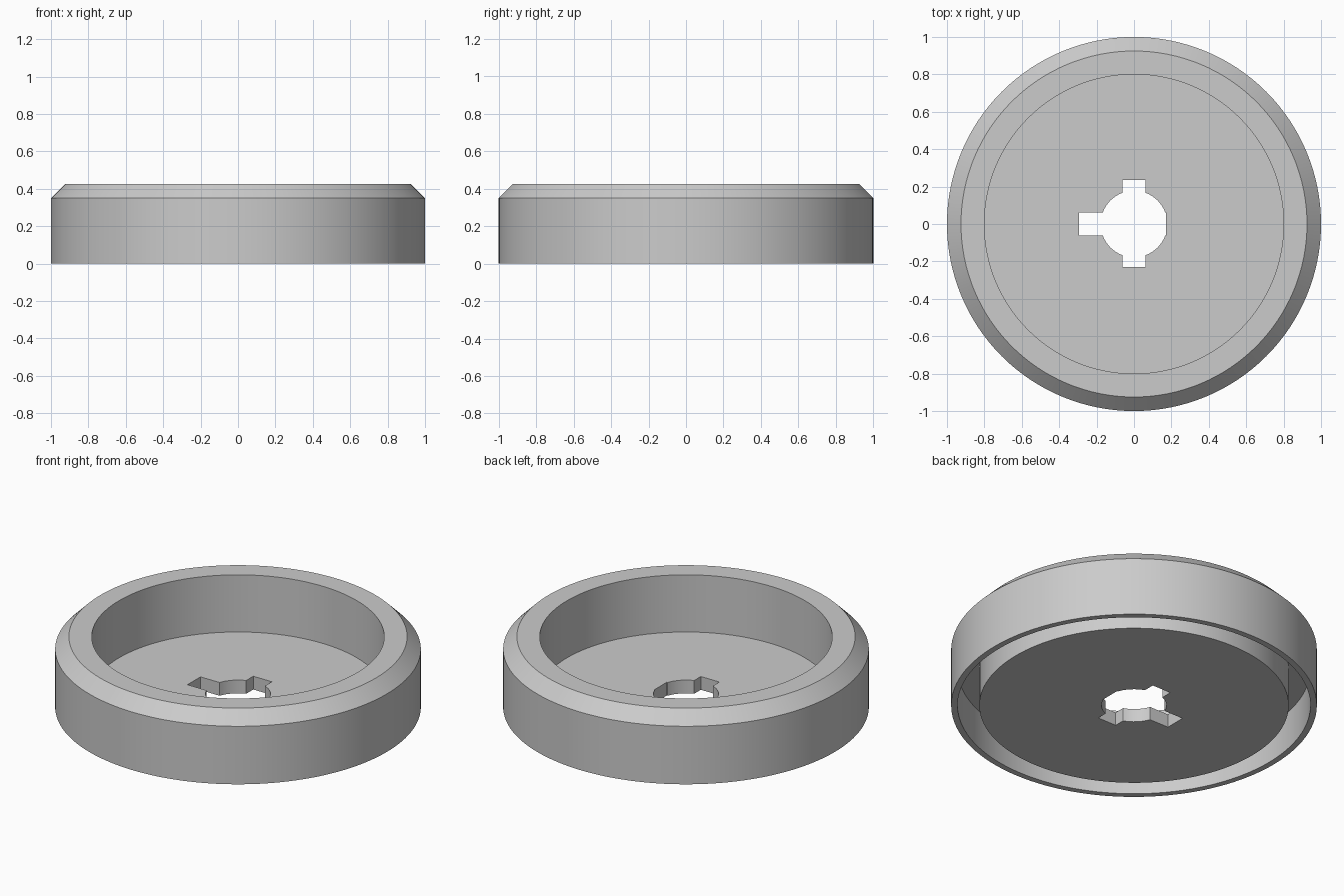
import bpy
import bmesh
from math import cos, sin, asin, pi, radians

cube = bpy.data.objects.get("Cube")
if cube:
    bpy.data.objects.remove(cube)

SEGMENTS = 128
FLOOR = 0.08

grey = bpy.data.materials.new("light_grey")
grey.use_nodes = True
colour = (0.6, 0.6, 0.6, 1)
grey.diffuse_color = colour
grey.node_tree.nodes["Principled BSDF"].inputs["Base Color"].default_value = colour

bm = bmesh.new()


def loop_of(points, z):
    """Closed ring of vertices at one height."""
    return [bm.verts.new((x, y, z)) for x, y in points]


def bridge(a, b):
    """Wall of quads between two rings."""
    for i in range(len(a)):
        j = (i + 1) % len(a)
        bm.faces.new((a[i], a[j], b[j], b[i]))


def edges_of(ring):
    pairs = zip(ring, ring[1:] + ring[:1])
    return [bm.edges.get(p) or bm.edges.new(p) for p in pairs]


def circle(radius):
    steps = [2 * pi * i / SEGMENTS for i in range(SEGMENTS)]
    return [(radius * cos(a), radius * sin(a)) for a in steps]


def keyhole(radius, half, reaches):
    """Round bore with a straight slot in each of the four directions."""
    points = []
    spread = asin(half / radius)
    for k, reach in enumerate(reaches):
        a = k * pi / 2
        for side in (-half, half):
            points.append((reach * cos(a) - side * sin(a),
                           reach * sin(a) + side * cos(a)))
        for i in range(9):
            t = a + spread + (pi / 2 - 2 * spread) * i / 8
            points.append((radius * cos(t), radius * sin(t)))
        # The next slot starts where this arc ends
    return points


# Lathe profile: cup inside, bevelled rim, outer skirt, groove underneath, cup foot
profile = [(0.8, FLOOR), (0.8, 0.425), (0.925, 0.425), (1, 0.35), (1, 0),
           (0.965, 0), (0.965, 0.23), (0.846, 0.23), (0.846, 0)]
rings = [loop_of(circle(r), z) for r, z in profile]
for lower, upper in zip(rings, rings[1:]):
    bridge(lower, upper)

# Slotted bore through the floor: right, back, left, front
outline = keyhole(0.178, 0.062, (0.172, 0.234, 0.294, 0.23))
hole_top = loop_of(outline, FLOOR)
hole_bottom = loop_of(outline, 0)
bridge(hole_top, hole_bottom)

# Floor, above and below
for outer, inner in ((rings[0], hole_top), (rings[-1], hole_bottom)):
    bmesh.ops.triangle_fill(bm, use_beauty=True,
                            edges=edges_of(outer) + edges_of(inner))
bmesh.ops.recalc_face_normals(bm, faces=bm.faces)

mesh = bpy.data.meshes.new("round_cap")
bm.to_mesh(mesh)
bm.free()
mesh.materials.append(grey)
cap = bpy.data.objects.new("round_cap", mesh)
bpy.context.collection.objects.link(cap)

bpy.ops.object.select_all(action='DESELECT')
cap.select_set(True)
bpy.context.view_layer.objects.active = cap
bpy.ops.object.shade_smooth_by_angle(angle=radians(30))
